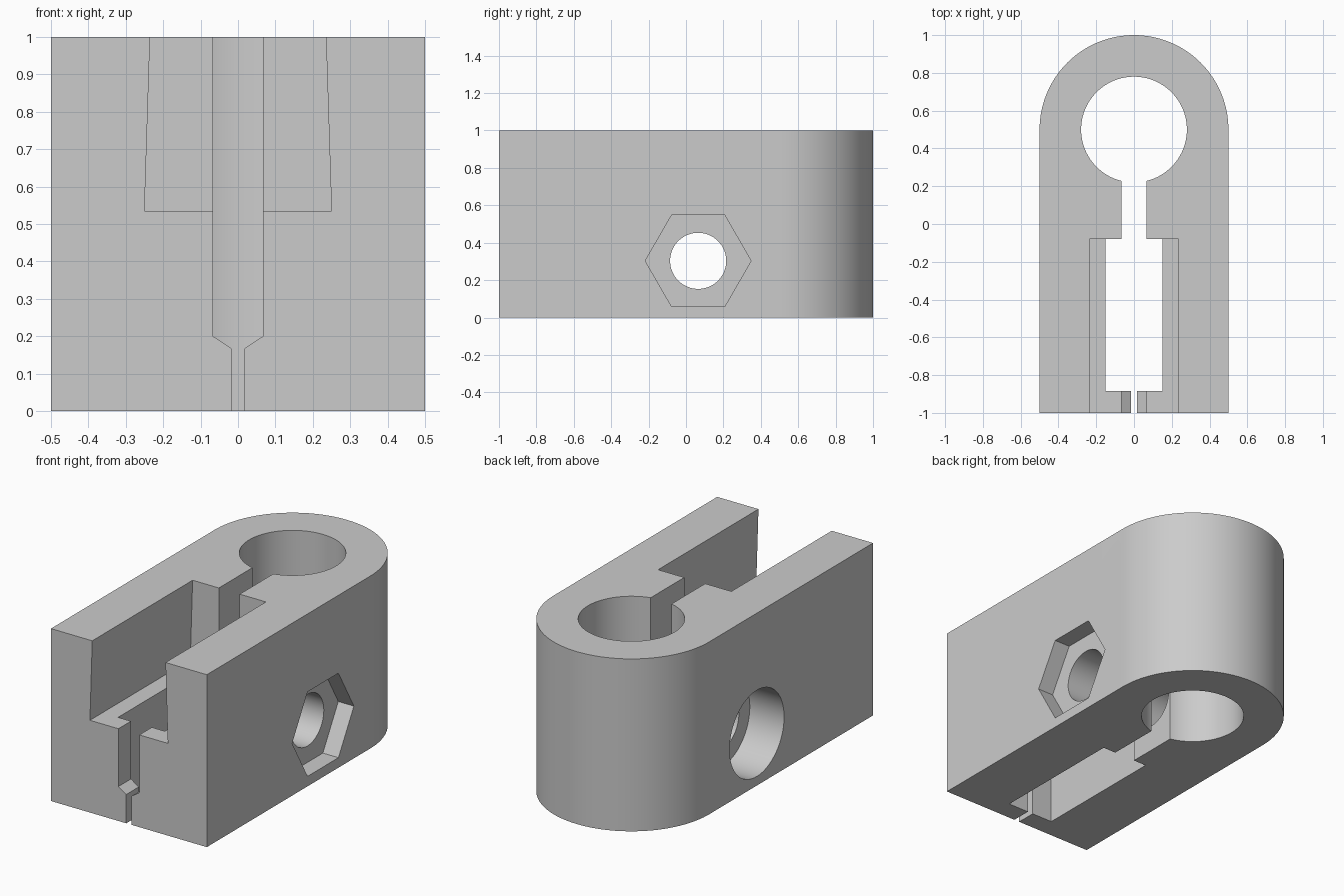
import bpy
import bmesh
from math import cos, sin, pi, radians

cube = bpy.data.objects.get("Cube")
if cube:
    bpy.data.objects.remove(cube, do_unlink=True)

# Single grey material
grey = bpy.data.materials.new("plain grey")
grey.use_nodes = True
colour = (0.6, 0.6, 0.6, 1)
grey.diffuse_color = colour
grey.node_tree.nodes["Principled BSDF"].inputs["Base Color"].default_value = colour


def place(axis, u, v, w):
    """Map profile coordinates u, v and extrusion w to x, y, z."""
    return {"X": (w, u, v), "Y": (u, w, v), "Z": (u, v, w)}[axis]


def prism(name, axis, profile, start, end):
    """Extrude a closed profile along an axis."""
    bm = bmesh.new()
    base = bm.faces.new([bm.verts.new(place(axis, u, v, start)) for u, v in profile])
    top = bmesh.ops.extrude_face_region(bm, geom=[base])["geom"]
    verts = [g for g in top if isinstance(g, bmesh.types.BMVert)]
    bmesh.ops.translate(bm, verts=verts, vec=place(axis, 0, 0, end - start))
    bmesh.ops.recalc_face_normals(bm, faces=bm.faces)
    mesh = bpy.data.meshes.new(name)
    bm.to_mesh(mesh)
    bm.free()
    mesh.materials.append(grey)
    obj = bpy.data.objects.new(name, mesh)
    bpy.context.collection.objects.link(obj)
    return obj


def ring(cu, cv, r, n):
    return [(cu + r * cos(2 * pi * i / n), cv + r * sin(2 * pi * i / n)) for i in range(n)]


def rect(half, v0, v1):
    return [(-half, v0), (half, v0), (half, v1), (-half, v1)]


def mirrored(half):
    """Complete a right-hand outline by mirroring it in u."""
    return half + [(-u, v) for u, v in reversed(half)]


# Body: block with a half-round back
arc = [(0.5 * cos(pi * i / 64), 0.5 + 0.5 * sin(pi * i / 64)) for i in range(65)]
body = prism("clamp_body", "Z", [(-0.5, -1), (0.5, -1)] + arc, 0, 1)

# Openings: bore, slits, pocket, tapered channel and bolt seat
bolt_y, bolt_z = 0.065, 0.303
cutters = [
    prism("bore_cutter", "Z", ring(0, 0.5, 0.28, 96), -0.1, 1.1),
    prism("slit_cutter", "Z", rect(0.067, -0.2, 0.4), -0.1, 1.1),
    prism("pocket_cutter", "Z", rect(0.15, -0.885, -0.08), -0.1, 0.7),
    prism("channel_cutter", "Y", mirrored([(0.25, 0.535), (0.232, 1.1)]), -1.1, -0.08),
    prism("front_slit_cutter", "Y",
          mirrored([(0.017, -0.1), (0.017, 0.167), (0.067, 0.2), (0.067, 0.7)]), -1.1, -0.8),
    prism("bolt_hole_cutter", "X", ring(bolt_y, bolt_z, 0.15, 64), -0.6, 0.6),
    prism("nut_seat_cutter", "X", ring(bolt_y, bolt_z, 0.283, 6), 0.4, 0.6),
    prism("bolt_head_cutter", "X", ring(bolt_y, bolt_z, 0.25, 64), -0.6, -0.28),
]
for cutter in cutters:
    cutter.hide_render = True
    mod = body.modifiers.new(cutter.name, "BOOLEAN")
    mod.operation = "DIFFERENCE"
    mod.solver = "EXACT"
    mod.object = cutter

# Bake the cuts and drop the cutters
bpy.context.view_layer.update()
graph = bpy.context.evaluated_depsgraph_get()
result = bpy.data.meshes.new_from_object(body.evaluated_get(graph))
body.modifiers.clear()
body.data = result
for cutter in cutters:
    bpy.data.objects.remove(cutter, do_unlink=True)

# Smooth the round surfaces, keep the edges crisp
bpy.ops.object.select_all(action="DESELECT")
body.select_set(True)
bpy.context.view_layer.objects.active = body
bpy.ops.object.shade_smooth_by_angle(angle=radians(25))
